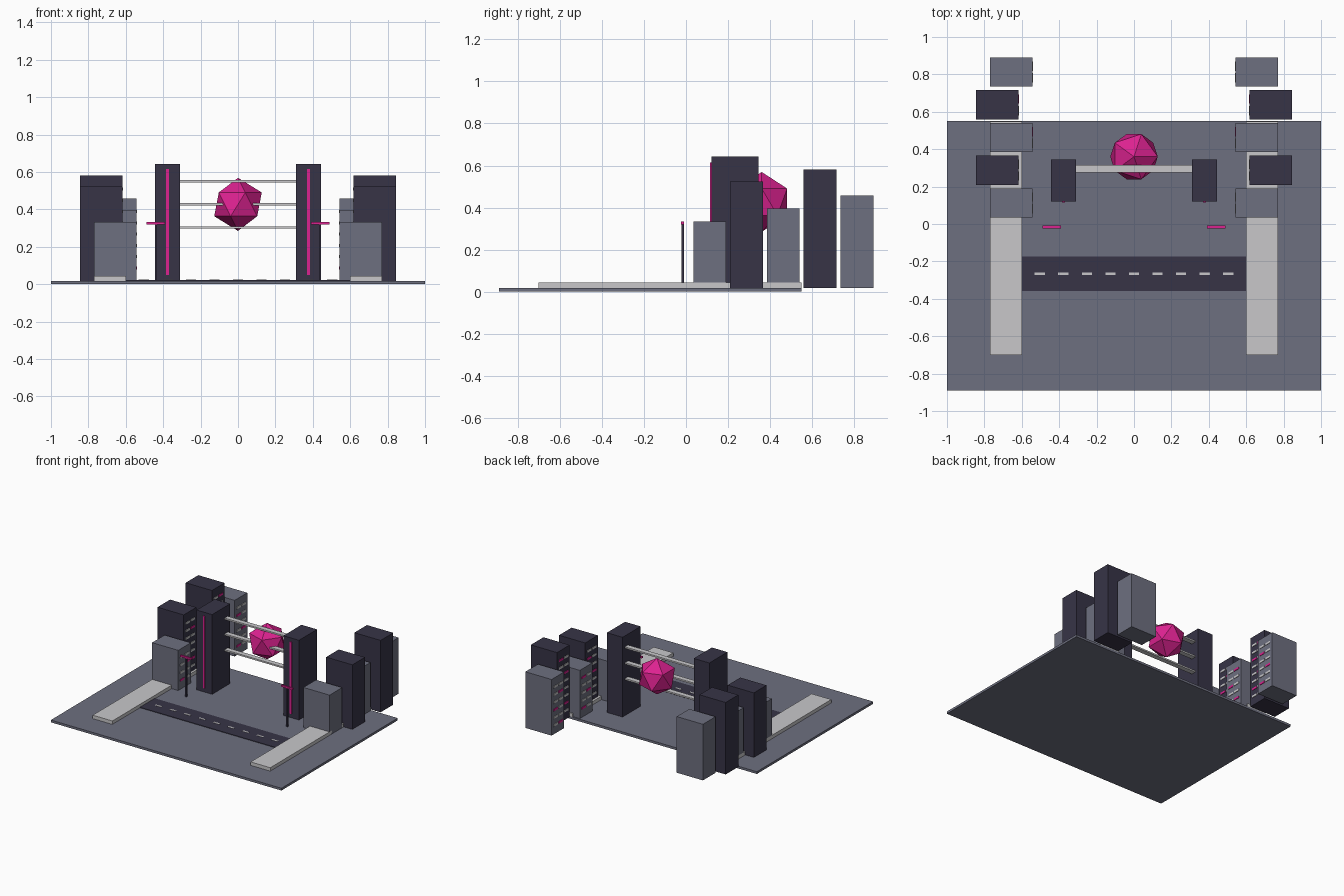
import bpy, bmesh
from mathutils import Vector

if "Cube" in bpy.data.objects:
    bpy.data.objects.remove(bpy.data.objects["Cube"])


def material(name, rgb):
    m = bpy.data.materials.new(name)
    m.diffuse_color = (*rgb, 1)
    m.use_nodes = True
    m.node_tree.nodes["Principled BSDF"].inputs["Base Color"].default_value = m.diffuse_color
    return m


DARK = material("dark navy", (0.038, 0.034, 0.062))
SLATE = material("slate grey", (0.155, 0.16, 0.215))
LIGHT = material("light grey", (0.58, 0.575, 0.59))
PINK = material("magenta", (0.72, 0.016, 0.28))


def finish(name, bm, mats):
    me = bpy.data.meshes.new(name)
    bm.to_mesh(me)
    bm.free()
    for m in mats:
        me.materials.append(m)
    ob = bpy.data.objects.new(name, me)
    bpy.context.collection.objects.link(ob)
    return ob


def add_box(bm, lo, hi, mat_index=0):
    lo, hi = Vector(lo), Vector(hi)
    verts = bmesh.ops.create_cube(bm, size=1)["verts"]
    for v in verts:
        v.co = (lo + hi) / 2 + v.co * (hi - lo)
    for f in {f for v in verts for f in v.link_faces}:
        f.material_index = mat_index


def box(name, lo, hi, mat):
    bm = bmesh.new()
    add_box(bm, lo, hi)
    return finish(name, bm, [mat])


def pair(name, x0, x1, y0, y1, z0, z1, mat):
    """Same box on the left and right side of the street."""
    box(name + "_right", (x0, y0, z0), (x1, y1, z1), mat)
    box(name + "_left", (-x1, y0, z0), (-x0, y1, z1), mat)


# Ground plate, road and lane dashes
G = 0.018
box("ground_plate", (-1, -0.89, 0), (1, 0.55, G), SLATE)
box("road", (-0.6, -0.358, G), (0.6, -0.174, G + 0.004), DARK)
bm = bmesh.new()
for i in range(-4, 5):
    x = i * 0.126
    add_box(bm, (x - 0.027, -0.272, G + 0.003), (x + 0.027, -0.258, G + 0.006))
finish("lane_dashes", bm, [LIGHT])

# Raised pavements
pair("pavement", 0.6, 0.77, -0.70, 0.548, G, 0.045, LIGHT)

# Gate pillars with glowing strips, joined by three rails
pair("gate_pillar", 0.309, 0.444, 0.121, 0.345, G, 0.643, DARK)
pair("pillar_strip", 0.369, 0.385, 0.114, 0.122, 0.05, 0.615, PINK)
for i, z in enumerate((0.303, 0.427, 0.551)):
    box(f"gate_rail_{i + 1}", (-0.31, 0.276, z - 0.006), (0.31, 0.315, z + 0.006), LIGHT)

# Faceted ball held in the gate
bm = bmesh.new()
bmesh.ops.create_icosphere(bm, subdivisions=1, radius=0.142)
ball = finish("faceted_ball", bm, [PINK])
ball.location = (0, 0.36, 0.427)

# Street posts with a short crossbar
pair("street_post", 0.433, 0.445, -0.021, -0.009, G, 0.325, DARK)
pair("post_crossbar", 0.39, 0.488, -0.023, -0.009, 0.32, 0.333, PINK)

# Rows of buildings, with window plates on the street-facing side
for b, top in enumerate((0.333, 0.524, 0.396, 0.582, 0.458)):
    x0, x1 = ((0.543, 0.77), (0.618, 0.845))[b % 2]
    y0 = 0.035 + b * 0.1748
    pair(f"building_{b + 1}", x0, x1, y0, y0 + 0.156, G, top, (SLATE, DARK)[b % 2])
    for side, s in (("right", 1), ("left", -1)):
        bm = bmesh.new()
        for row in range(int((top - 0.09) / 0.06)):
            z = 0.08 + row * 0.06
            for col in range(2):
                y = y0 + 0.022 + col * 0.062
                xs = sorted((s * (x0 - 0.004), s * (x0 + 0.001)))
                add_box(bm, (xs[0], y, z), (xs[1], y + 0.05, z + 0.016),
                        int((row + 2 * col + b) % 4 == 0))
        finish(f"windows_{b + 1}_{side}", bm, [LIGHT, PINK])
